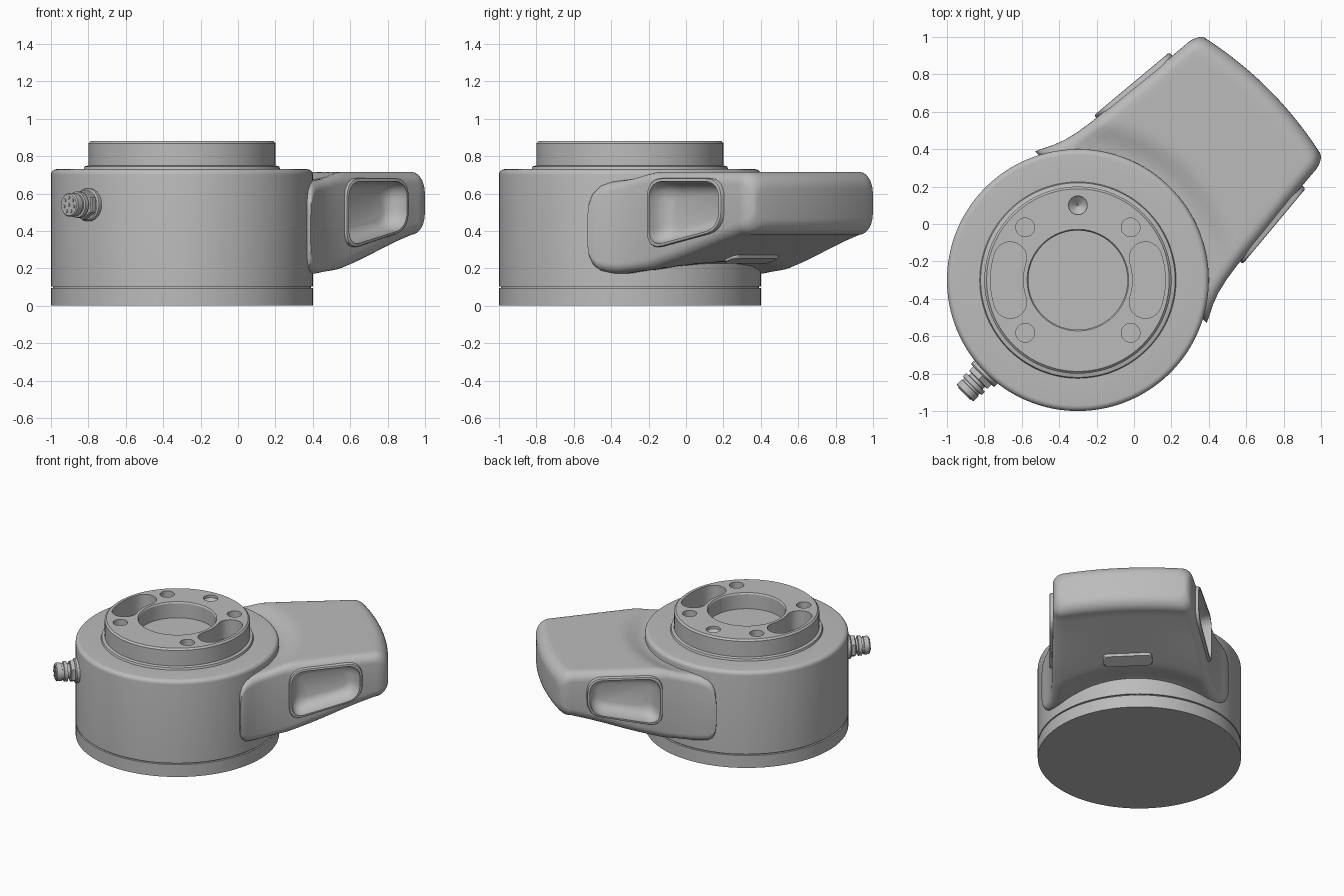
import bpy, bmesh
from math import sin, cos, pi, radians, hypot
from mathutils import Matrix, Vector

if "Cube" in bpy.data.objects:
    bpy.data.objects.remove(bpy.data.objects["Cube"])

grey = bpy.data.materials.new("satin grey")
grey.use_nodes = True
grey.diffuse_color = (0.5, 0.5, 0.5, 1)
grey.node_tree.nodes["Principled BSDF"].inputs["Base Color"].default_value = (0.5, 0.5, 0.5, 1)

# Working frame: origin on the drum axis, local x along the arm
FRAME = Matrix.Translation((-0.3, -0.3, 0)) @ Matrix.Rotation(radians(45), 4, 'Z')
UPRIGHT = Matrix.Translation((-0.3, -0.3, 0))


def finish(bm, name, matrix):
    bmesh.ops.recalc_face_normals(bm, faces=bm.faces)
    mesh = bpy.data.meshes.new(name)
    bm.transform(matrix)
    bm.to_mesh(mesh)
    bm.free()
    mesh.materials.append(grey)
    obj = bpy.data.objects.new(name, mesh)
    bpy.context.collection.objects.link(obj)
    return obj


def skin(rings, name, matrix, cap=True):
    """Bridge equal rings of points into a closed solid."""
    bm = bmesh.new()
    loops = [[bm.verts.new(p) for p in ring] for ring in rings]
    n = len(loops[0])
    for a, b in zip(loops, loops[1:]):
        for i in range(n):
            bm.faces.new((a[i], a[(i + 1) % n], b[(i + 1) % n], b[i]))
    for end in (loops[0], loops[-1]):
        if cap:
            bm.faces.new(end)
        else:  # strip cap for curved ends with mirrored halves
            for i in range(n // 2 - 1):
                bm.faces.new((end[i], end[i + 1], end[n - 2 - i], end[n - 1 - i]))
    return finish(bm, name, matrix)


def lathe(profile, name, matrix, seg=96):
    rings = [[(r * cos(2 * pi * i / seg), r * sin(2 * pi * i / seg), z) for i in range(seg)]
             for r, z in profile]
    return skin(rings, name, matrix)


def smooth(obj, angle=30):
    bpy.ops.object.select_all(action='DESELECT')
    obj.select_set(True)
    bpy.context.view_layer.objects.active = obj
    bpy.ops.object.shade_smooth_by_angle(angle=radians(angle))


def cut(obj, cutter):
    mod = obj.modifiers.new("cut", 'BOOLEAN')
    mod.operation, mod.solver, mod.object = 'DIFFERENCE', 'EXACT', cutter
    bpy.context.view_layer.objects.active = obj
    bpy.ops.object.modifier_apply(modifier=mod.name)


def discard(obj):
    bpy.data.objects.remove(obj)


def rounded(corners, radius, steps=8):
    """Round the corners of a polygon in 2D."""
    pts = []
    for i, c in enumerate(corners):
        c = Vector(c)
        a = c + (Vector(corners[i - 1]) - c).normalized() * radius
        b = c + (Vector(corners[(i + 1) % len(corners)]) - c).normalized() * radius
        for k in range(steps + 1):
            t = k / steps
            pts.append(a * (1 - t) ** 2 + c * 2 * t * (1 - t) + b * t * t)
    return pts


def ease(t):
    t = max(0, min(1, t))
    return t * t * (3 - 2 * t)


# Drum with seam groove, rounded shoulder and raised flange
shoulder = [(0.67 + 0.03 * cos(a), 0.7 + 0.03 * sin(a)) for a in (k * pi / 12 for k in range(7))]
drum = lathe([(0.7, 0), (0.7, 0.094), (0.69, 0.096), (0.69, 0.102), (0.7, 0.104)] + shoulder
             + [(0.525, 0.73), (0.52, 0.745), (0.5, 0.75), (0.5, 0.868), (0.488, 0.88)],
             "drum_body", UPRIGHT, 128)

# Recesses in the flange: centre bore, bolt holes, dimple, two kidney slots
cutters = [lathe([(0.265, 0.76), (0.265, 0.87), (0.275, 0.885), (0.275, 1)], "bore", UPRIGHT)]
for x in (-0.282, 0.282):
    for y in (-0.282, 0.282):
        cutters.append(lathe([(0.05, 0.8), (0.05, 1)], "bolt_hole", UPRIGHT @ Matrix.Translation((x, y, 0)), 32))
cutters.append(lathe([(0.005, 0.82), (0.05, 0.86), (0.05, 1)], "dimple",
                     UPRIGHT @ Matrix.Translation((0, 0.4, 0)), 32))
span, mid, half = radians(18), 0.38, 0.087
for turn in (0, pi):
    outline = []
    for k in range(13):
        a = -span + 2 * span * k / 12
        outline.append(((mid + half) * cos(a), (mid + half) * sin(a)))
    for end in (1, -1):
        cx, cy = mid * cos(span), end * mid * sin(span)
        start = span if end == 1 else pi - span
        for k in range(1, 12):
            a = start + pi * k / 12
            outline.append((cx + half * cos(a), cy + half * sin(a)))
        if end == 1:
            for k in range(13):
                a = span - 2 * span * k / 12
                outline.append(((mid - half) * cos(a), (mid - half) * sin(a)))
    cutters.append(skin([[(x, y, z) for x, y in outline] for z in (0.74, 1)], "kidney_slot",
                        UPRIGHT @ Matrix.Rotation(turn, 4, 'Z')))
for c in cutters:
    cut(drum, c)
    discard(c)
smooth(drum)

# Arm stations: distance, half width, underside, top
stations = [(0.325, 0.648, 0.25, 0.57), (0.33, 0.646, 0.205, 0.625), (0.345, 0.64, 0.17, 0.665),
            (0.375, 0.625, 0.148, 0.695), (0.42, 0.603, 0.14, 0.71), (0.48, 0.58, 0.14, 0.716),
            (0.56, 0.561, 0.157, 0.716), (0.65, 0.547, 0.182, 0.716)]
END, ROUND = 1.443, 0.09
for k in range(1, 19):
    u = 0.65 + (END - ROUND - 0.65) * k / 18
    stations.append((u, 0.547 - 0.09 * (u - 0.65), 0.14 + 0.28 * (u - 0.5), 0.716))
tail = stations[-1]
for k in range(1, 9):
    a = k * pi / 16
    inset = ROUND * (1 - cos(a))
    stations.append((tail[0] + ROUND * sin(a), tail[1] - 0.05 * (1 - cos(a)),
                     tail[2] + inset, tail[3] - inset))


def arm_section(u, w, low, high):
    r = 0.065
    half_row = [(-w + r * (1 - cos(a)), r * (1 - sin(a))) for a in (k * pi / 12 for k in range(7))]
    half_row += [(-(w - r) + 2 * (w - r) * k / 24, 0) for k in range(1, 24)]
    half_row += [(-v, d) for v, d in half_row[6::-1]]
    top, bottom = [], []
    for v, d in half_row:
        x = u - 0.25 * v * v * ease((u - 0.8) / 0.5)
        dip = 0.045 * ease(1 - (hypot(x, v) - 0.7) / 0.17)  # hollow beside the drum
        top.append((x, v, high - d - dip))
        bottom.append((x, v, low + d + dip * 0.7))
    return top + bottom[::-1]


arm = skin([arm_section(*s) for s in stations], "arm", FRAME, cap=False)

# Grip pockets with raised bezels on both sides
outline = rounded([(0.685, 0.295), (1.205, 0.405), (1.205, 0.682), (0.685, 0.682)], 0.11)
centre = Vector((0.945, 0.51))


def side_solid(layers, name, side):
    rings = []
    for inset, h in layers:
        ring = []
        for p in outline:
            d = p - centre
            q = centre + Vector((d.x * (1 - inset / 0.26), d.y * (1 - inset / 0.18)))
            ring.append((q.x, side * (0.562 - 0.09 * (q.x - 0.685) + h), q.y))
        rings.append(ring)
    return skin(rings, name, FRAME)


for side, label in ((1, "left"), (-1, "right")):
    bezel = side_solid([(0, -0.09), (0, -0.008), (0.003, -0.002), (0.008, 0)], label + "_grip_bezel", side)
    pocket = side_solid([(0.018, 0.05), (0.018, -0.015), (0.024, -0.05), (0.04, -0.085),
                         (0.065, -0.108), (0.095, -0.118)], "pocket", side)
    cut(bezel, pocket)
    cut(arm, pocket)
    discard(pocket)
    smooth(bezel)
smooth(arm, 40)

# Raised pad on the sloping underside
pad_shape = rounded([(-0.05, -0.17), (0.05, -0.17), (0.05, 0.17), (-0.05, 0.17)], 0.035)
pad_rings = [[(0.92 + p.x * s, p.y * s, 0.258 + 0.28 * p.x * s + h) for p in pad_shape]
             for s, h in ((1, 0.02), (1, -0.014), (0.95, -0.02))]
smooth(skin(pad_rings, "underside_pad", FRAME))

# Cable connector opposite the arm
OUT = FRAME @ Matrix.Translation((-0.68, 0, 0.54)) @ Matrix.Rotation(radians(-90), 4, 'Y')
smooth(lathe([(0.088, 0), (0.088, 0.035), (0.08, 0.043)], "connector_flange", OUT, 48))
smooth(lathe([(0.08, 0.04), (0.08, 0.07), (0.074, 0.075)], "connector_nut", OUT, 6))
smooth(lathe([(0.052, 0.07), (0.052, 0.092), (0.07, 0.094), (0.07, 0.118), (0.058, 0.12),
              (0.058, 0.132), (0.064, 0.134), (0.064, 0.168), (0.058, 0.175)], "connector_plug", OUT, 48))
for k in range(8):
    r = 0.038 if k else 0
    spot = OUT @ Matrix.Translation((r * cos(k * 2 * pi / 7), r * sin(k * 2 * pi / 7), 0))
    smooth(lathe([(0.009, 0.17), (0.009, 0.18)], "connector_pin", spot, 12))
